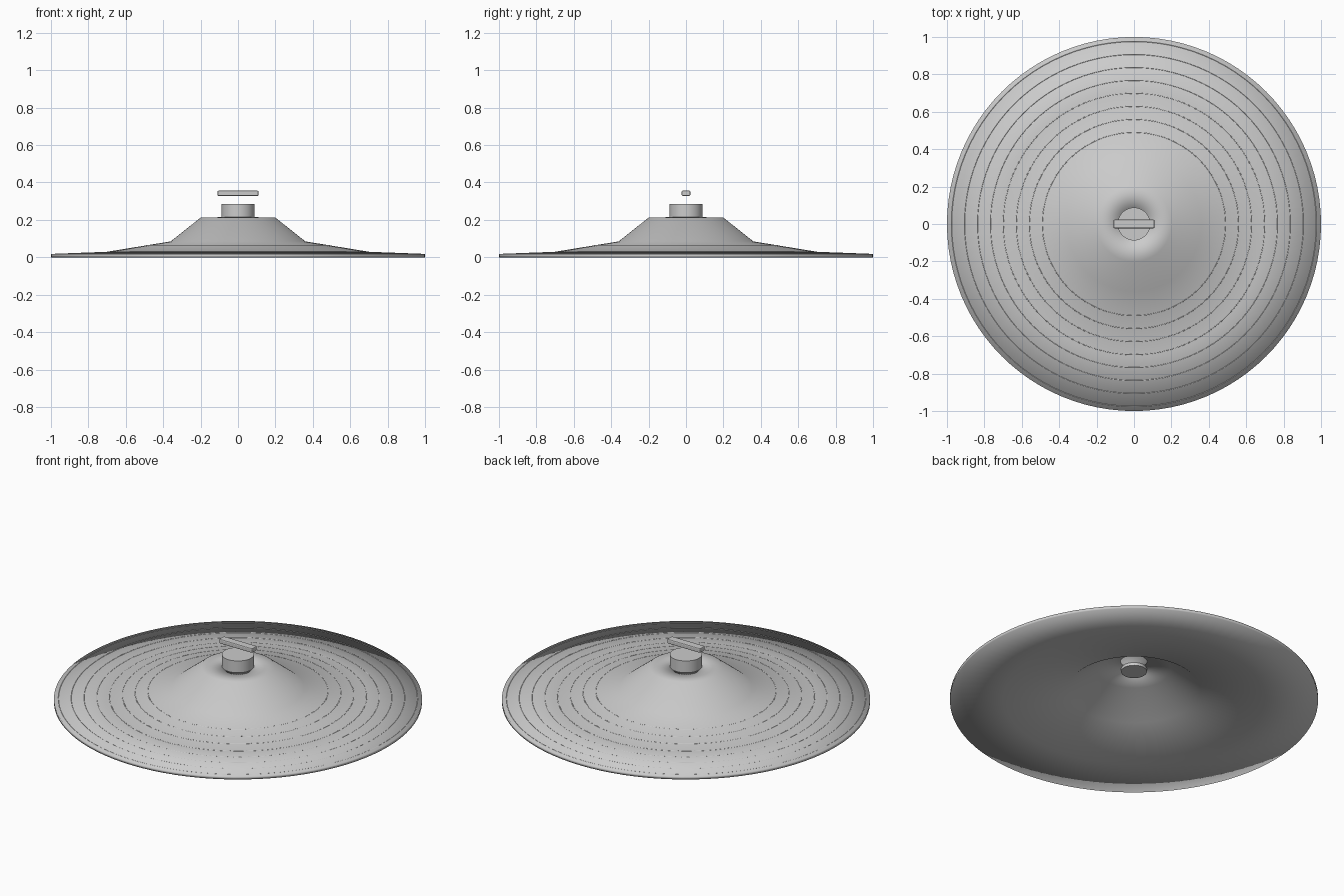
import bpy, bmesh, math

if "Cube" in bpy.data.objects:
    bpy.data.objects.remove(bpy.data.objects["Cube"])

SEGMENTS = 96


def material(name, value):
    mat = bpy.data.materials.new(name)
    mat.use_nodes = True
    colour = (value, value, value, 1)
    mat.diffuse_color = colour
    mat.node_tree.nodes["Principled BSDF"].inputs["Base Color"].default_value = colour
    return mat


metal = material("grey_metal", 0.6)


def revolve(name, profile, closed):
    """Spin an (r, z) profile around the z axis."""
    bm = bmesh.new()
    verts = [bm.verts.new((r, 0, z)) for r, z in profile]
    edges = [bm.edges.new(pair) for pair in zip(verts, verts[1:])]
    if closed:
        edges.append(bm.edges.new((verts[-1], verts[0])))
    bmesh.ops.spin(bm, geom=verts + edges, axis=(0, 0, 1), cent=(0, 0, 0),
                   angle=math.tau, steps=SEGMENTS, use_duplicate=False)
    bmesh.ops.remove_doubles(bm, verts=bm.verts, dist=0.0001)
    bmesh.ops.recalc_face_normals(bm, faces=bm.faces)
    mesh = bpy.data.meshes.new(name)
    bm.to_mesh(mesh)
    bm.free()
    mesh.materials.append(metal)
    obj = bpy.data.objects.new(name, mesh)
    bpy.context.collection.objects.link(obj)
    return obj


def finish(obj, name):
    obj.name = name
    obj.data.materials.append(metal)
    return obj


# Thin dish with a raised bell and a centre hole, smooth over every edge
upper = [(0.07, 0.215), (0.2, 0.212), (0.36, 0.085), (0.71, 0.028), (1.0, 0.018)]
lower = [(r, z - 0.018) for r, z in reversed(upper)]
dish = revolve("cymbal_dish", upper + lower, True)
dish.data.shade_smooth()


def surface_height(radius):
    for (r0, z0), (r1, z1) in zip(upper, upper[1:]):
        if r0 <= radius <= r1:
            return z0 + (z1 - z0) * (radius - r0) / (r1 - r0)


# Fine concentric ridges lying almost flush with the dish
for i in range(8):
    radius = 0.49 + 0.0695 * i
    bpy.ops.mesh.primitive_torus_add(
        major_radius=radius, minor_radius=0.003, major_segments=SEGMENTS,
        minor_segments=8, location=(0, 0, surface_height(radius) - 0.002))
    ridge = finish(bpy.context.object, f"ridge_ring_{i + 1}")
    ridge.data.shade_smooth()

# Round nut on top and the sleeve that passes through the hole
for name, radius, bottom, top in (("top_nut", 0.088, 0.21, 0.285),
                                  ("lower_sleeve", 0.07, 0.18, 0.215)):
    bpy.ops.mesh.primitive_cylinder_add(
        vertices=48, radius=radius, depth=top - bottom,
        location=(0, 0, (top + bottom) / 2))
    finish(bpy.context.object, name)
    bpy.ops.object.shade_smooth_by_angle()

# Wing bar above the nut with softened edges
bpy.ops.mesh.primitive_cube_add(size=1, location=(0, 0, 0.342))
bar = finish(bpy.context.object, "wing_bar")
bar.scale = (0.22, 0.046, 0.028)
bpy.ops.object.transform_apply(location=False, rotation=False, scale=True)
bevel = bar.modifiers.new("soft_edges", "BEVEL")
bevel.width = 0.006
bevel.segments = 2
